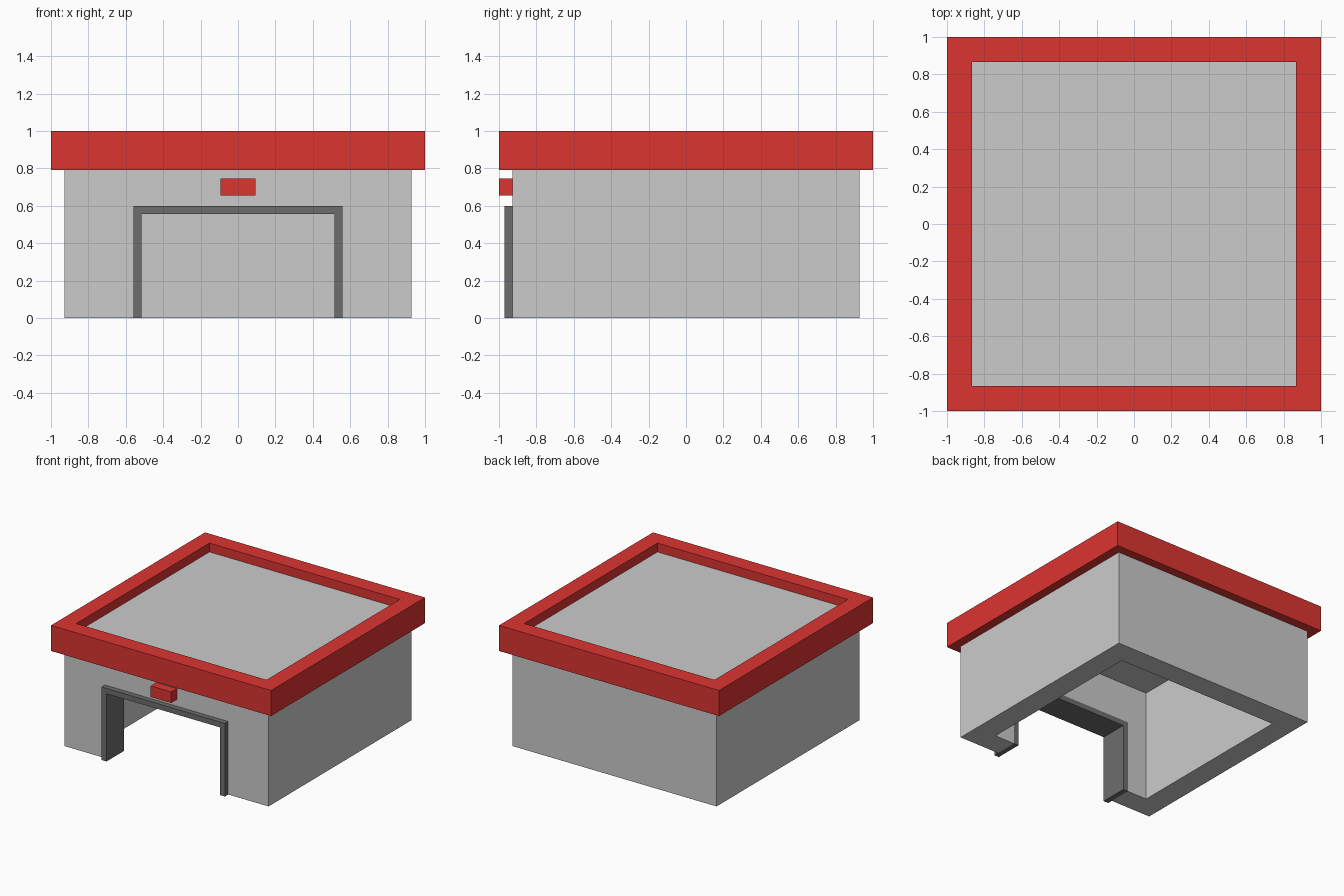
import bpy, bmesh

if "Cube" in bpy.data.objects:
    bpy.data.objects.remove(bpy.data.objects["Cube"])


def make_object(name, bm, mat=None):
    bmesh.ops.recalc_face_normals(bm, faces=bm.faces[:])
    mesh = bpy.data.meshes.new(name)
    bm.to_mesh(mesh)
    bm.free()
    obj = bpy.data.objects.new(name, mesh)
    bpy.context.collection.objects.link(obj)
    if mat:
        mesh.materials.append(mat)
    return obj


def box(name, lo, hi, mat=None):
    bm = bmesh.new()
    bmesh.ops.create_cube(bm, size=1)
    for v in bm.verts:
        v.co = [lo[i] if v.co[i] < 0 else hi[i] for i in range(3)]
    return make_object(name, bm, mat)


def material(name, color):
    mat = bpy.data.materials.new(name)
    mat.diffuse_color = color
    mat.use_nodes = True
    mat.node_tree.nodes["Principled BSDF"].inputs["Base Color"].default_value = mat.diffuse_color
    return mat


red = material("red", (0.72, 0.035, 0.03, 1))
dark = material("dark_grey", (0.155, 0.155, 0.155, 1))

WALL, INNER, DECK = 0.927, 0.74, 0.927
DOOR_X, DOOR_Z, TRIM = 0.56, 0.60, 0.044

# Walls and flat roof deck: solid block with room and doorway cut out
walls = box("walls", (-WALL, -WALL, 0), (WALL, WALL, DECK))
cutters = [
    box("room_cutter", (-INNER, -INNER, -0.2), (INNER, INNER, DECK - 0.007)),
    box("door_cutter", (-DOOR_X, -1.2, -0.2), (DOOR_X, -0.5, DOOR_Z)),
]
bpy.context.view_layer.objects.active = walls
for cutter in cutters:
    cutter.hide_render = True
    mod = walls.modifiers.new("cut", 'BOOLEAN')
    mod.operation = 'DIFFERENCE'
    mod.solver = 'EXACT'
    mod.object = cutter
    bpy.ops.object.modifier_apply(modifier=mod.name)
    bpy.data.objects.remove(cutter)

# Red parapet: rectangular section swept around the four corners
bm = bmesh.new()
section = [(1.0, 0.79), (1.0, 1.0), (0.865, 1.0), (0.865, 0.79)]
rings = [[bm.verts.new((sx * r, sy * r, z)) for r, z in section]
         for sx, sy in ((-1, -1), (1, -1), (1, 1), (-1, 1))]
for i in range(4):
    a, b = rings[i], rings[(i + 1) % 4]
    for j in range(4):
        k = (j + 1) % 4
        bm.faces.new((a[j], b[j], b[k], a[k]))
make_object("roof_parapet", bm, red)

# Door frame: arch-shaped profile extruded through the wall thickness
bm = bmesh.new()
ix, iz = DOOR_X - TRIM, DOOR_Z - TRIM
half = [(DOOR_X, 0), (DOOR_X, DOOR_Z)]
inner = [(ix, iz), (ix, 0)]
profile = ([(-x, z) for x, z in half] + half[::-1]
           + inner[::-1] + [(-x, z) for x, z in inner])
face = bm.faces.new([bm.verts.new((x, -0.97, z)) for x, z in profile])
geom = bmesh.ops.extrude_face_region(bm, geom=[face])["geom"]
bmesh.ops.translate(bm, vec=(0, 0.97 - INNER, 0),
                    verts=[g for g in geom if isinstance(g, bmesh.types.BMVert)])
make_object("door_frame", bm, dark)

# Small red lamp block above the door
box("door_lamp", (-0.093, -1.0, 0.655), (0.093, -WALL + 0.005, 0.745), red)
